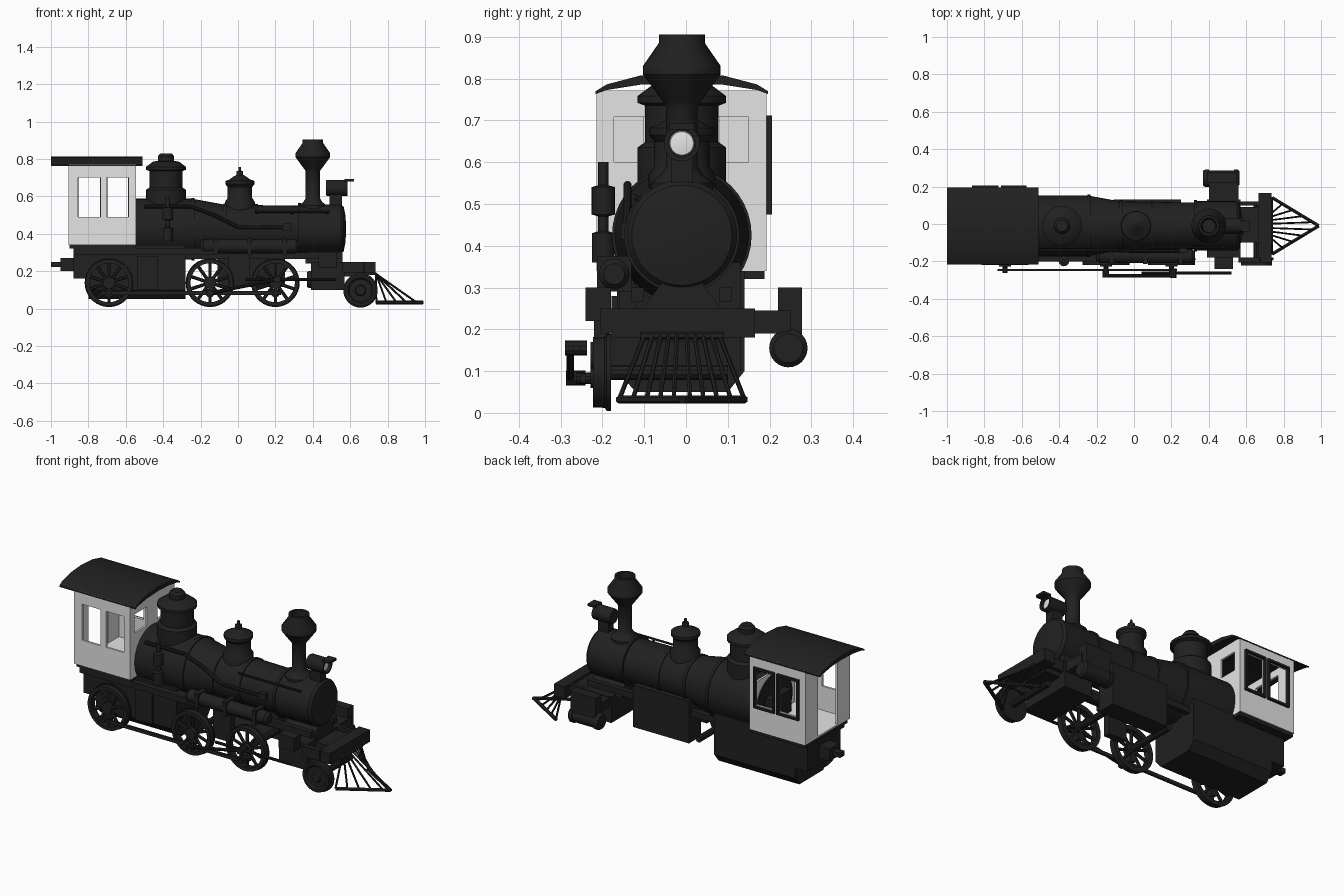
import bpy, bmesh, math
from mathutils import Vector, Matrix

def mat(name, c):
    m = bpy.data.materials.new(name)
    m.diffuse_color = (*c, 1)
    return m

BLACK = mat("soot black", (0.015, 0.015, 0.015))
GREY = mat("cab light grey", (0.78, 0.78, 0.78))
WHITE = mat("lamp white", (0.9, 0.9, 0.9))
CY = -0.01  # boiler centre line in y

def finish(name, bm, m=BLACK, smooth=True, recalc=True):
    if recalc:
        bmesh.ops.recalc_face_normals(bm, faces=bm.faces)
    me = bpy.data.meshes.new(name)
    bm.to_mesh(me)
    bm.free()
    me.materials.append(m)
    ob = bpy.data.objects.new(name, me)
    bpy.context.collection.objects.link(ob)
    if smooth:
        bpy.ops.object.select_all(action='DESELECT')
        ob.select_set(True)
        bpy.context.view_layer.objects.active = ob
        bpy.ops.object.shade_smooth_by_angle(angle=math.radians(35))
    return ob

def add_box(bm, x0, x1, y0, y1, z0, z1):
    M = Matrix.Translation(((x0 + x1) / 2, (y0 + y1) / 2, (z0 + z1) / 2)) @ Matrix.Diagonal((x1 - x0, y1 - y0, z1 - z0, 1))
    bmesh.ops.create_cube(bm, size=1, matrix=M)

def boxes(name, *dims, m=BLACK):
    bm = bmesh.new()
    for d in dims:
        add_box(bm, *d)
    return finish(name, bm, m, False)

def add_rod(bm, a, b, r, n=10):
    a, b = Vector(a), Vector(b)
    d = b - a
    M = Matrix.Translation((a + b) / 2) @ d.to_track_quat('Z', 'Y').to_matrix().to_4x4()
    bmesh.ops.create_cone(bm, cap_ends=True, segments=n, radius1=r, radius2=r, depth=d.length, matrix=M)

def pipe(name, pts, r):
    bm = bmesh.new()
    for a, b in zip(pts, pts[1:]):
        add_rod(bm, a, b, r)
    return finish(name, bm)

def add_lathe(bm, prof, loc, axis='z', n=32):
    """Turn (radius, height) points round an axis."""
    rings = []
    for r, h in prof:
        ring = []
        for i in range(n):
            t = math.tau * i / n
            c, s = r * math.cos(t), r * math.sin(t)
            p = {'z': (c, s, h), 'x': (h, c, s), 'y': (c, h, s)}[axis]
            ring.append(bm.verts.new(Vector(p) + Vector(loc)))
        rings.append(ring)
    for A, B in zip(rings, rings[1:]):
        for i in range(n):
            bm.faces.new((A[i], A[(i + 1) % n], B[(i + 1) % n], B[i]))
    bmesh.ops.remove_doubles(bm, verts=[v for R in rings for v in R], dist=1e-5)

def lathe(name, prof, loc, axis='z', n=32, m=BLACK):
    bm = bmesh.new()
    add_lathe(bm, prof, loc, axis, n)
    return finish(name, bm, m)

def prism(name, pts, x0, x1, m=BLACK):
    """Extrude a y-z outline along x."""
    bm = bmesh.new()
    f = bm.faces.new([bm.verts.new((x0, y, z)) for y, z in pts])
    g = bmesh.ops.extrude_face_region(bm, geom=[f])
    bmesh.ops.translate(bm, verts=[v for v in g['geom'] if isinstance(v, bmesh.types.BMVert)], vec=(x1 - x0, 0, 0))
    return finish(name, bm, m)

# Boiler with tapered rear and domed front, plus bands
lathe("boiler", [(0, -0.565), (0.163, -0.565), (0.163, -0.25), (0.13, -0.07), (0.125, 0.3), (0.125, 0.33),
                 (0.132, 0.33), (0.132, 0.55), (0.12, 0.565), (0.07, 0.575), (0, 0.578)], (0, CY, 0.425), 'x', 40)
boxes("backhead", (-0.61, -0.565, -0.1, 0.08, 0.345, 0.48))
for i, (x, r) in enumerate(((-0.24, 0.167), (-0.07, 0.137), (0.1, 0.133), (0.33, 0.138))):
    lathe(f"boiler_band_{i}", [(0.11, x - .008), (r, x - .008), (r, x + .008), (0.11, x + .008)], (0, CY, 0.425), 'x', 40)

# Chimney and domes
lathe("chimney", [(0.075, 0.52), (0.075, 0.55), (0.05, 0.57), (0.038, 0.59), (0.038, 0.735), (0.045, 0.745), (0.093, 0.81),
                  (0.093, 0.83), (0.055, 0.885), (0.055, 0.905), (0.042, 0.905), (0.035, 0.84), (0, 0.84)], (0.4, CY, 0))
lathe("sand_dome", [(0.08, 0.5), (0.08, 0.57), (0.066, 0.59), (0.066, 0.65), (0.078, 0.665), (0.078, 0.682), (0.055, 0.69),
                    (0.035, 0.705), (0.018, 0.715), (0.018, 0.735), (0.007, 0.737), (0.007, 0.757), (0, 0.757)], (0.01, CY, 0))
lathe("steam_dome", [(0.106, 0.52), (0.106, 0.635), (0.088, 0.648), (0.088, 0.735), (0.106, 0.742), (0.106, 0.758),
                     (0.07, 0.785), (0.043, 0.79), (0.043, 0.815), (0.03, 0.83), (0, 0.83)], (-0.385, CY, 0))

# Headlight with hood, lens and bracket
lathe("headlight", [(0, 0.47), (0.04, 0.47), (0.043, 0.48), (0.043, 0.585), (0.033, 0.585), (0.033, 0.56), (0, 0.56)], (0, CY, 0.645), 'x', 24)
lathe("headlight_lens", [(0, 0.575), (0.028, 0.57), (0.03, 0.562)], (0, CY, 0.645), 'x', 24, WHITE)
boxes("headlight_hood", (0.57, 0.62, CY - 0.03, CY + 0.03, 0.678, 0.692))
boxes("headlight_bracket", (0.49, 0.555, CY - 0.025, CY + 0.025, 0.54, 0.61))

# Cab with cut interior, windows and rear door
cab = boxes("cab", (-0.905, -0.545, -0.214, 0.193, 0.34, 0.772), m=GREY)
cuts = [(-0.893, -0.557, -0.202, 0.181, 0.35, 0.8), (-0.92, -0.87, -0.1, 0.08, 0.35, 0.73),
        (-0.855, -0.735, -0.3, 0.3, 0.49, 0.7), (-0.7, -0.585, -0.3, 0.3, 0.49, 0.7),
        (-0.58, -0.5, -0.172, -0.06, 0.6, 0.708), (-0.58, -0.5, 0.04, 0.15, 0.6, 0.708)]
for c in cuts:
    cutter = boxes("cutter", c)
    cutter.hide_render = True
    mod = cab.modifiers.new("cut", 'BOOLEAN')
    mod.operation, mod.object, mod.solver = 'DIFFERENCE', cutter, 'EXACT'
    bpy.context.view_layer.update()
    me = bpy.data.meshes.new_from_object(cab.evaluated_get(bpy.context.evaluated_depsgraph_get()))
    cab.modifiers.clear()
    cab.data = me
    bpy.data.objects.remove(cutter)
cab.data.materials.clear()
cab.data.materials.append(GREY)
for p in cab.data.polygons:
    p.material_index = 0
# Raised window frames on the far side
for i, (a, b) in enumerate(((-0.865, -0.725), (-0.71, -0.575))):
    z0, z1, t = 0.475, 0.712, 0.012
    boxes(f"window_frame_{i}", *[(p, q, 0.19, 0.206, r, s) for p, q, r, s in
          ((a, b, z0, z0 + t), (a, b, z1 - t, z1), (a, a + t, z0 + t, z1 - t), (b - t, b, z0 + t, z1 - t))])
arch = [(-0.206, 0.0), (-0.18, 0.016), (-0.1, 0.037), (0, 0.044), (0.1, 0.037), (0.18, 0.016), (0.206, 0.0)]
prism("cab_roof", [(CY + y, 0.77 + z) for y, z in arch] + [(CY + y, 0.763 + z * 0.6) for y, z in arch[::-1]], -1.0, -0.51)
boxes("cab_floor", (-0.9, -0.545, -0.2, 0.188, 0.32, 0.342))

# Firebox, ash pan and frames
prism("firebox", [(-0.165, 0.34), (-0.165, 0.1), (-0.12, 0.05), (0.1, 0.05), (0.14, 0.1), (0.14, 0.34)], -0.8, -0.28)
boxes("rear_frame", (-0.88, -0.8, -0.165, 0.14, 0.16, 0.33))
boxes("firebox_door", (-0.54, -0.43, -0.178, -0.165, 0.1, 0.28))
boxes("rear_coupler", (-0.95, -0.88, CY - 0.045, CY + 0.045, 0.2, 0.27), (-1.0, -0.95, CY - 0.02, CY + 0.02, 0.222, 0.25))
boxes("frame_rails", (-0.28, 0.56, -0.13, -0.1, 0.265, 0.3), (-0.28, 0.56, 0.08, 0.11, 0.265, 0.3))
boxes("frame_hanger", (-0.05, 0.065, -0.16, -0.12, 0.12, 0.31), (-0.88, -0.12, -0.2, -0.13, 0.29, 0.325))
# Hollow side box under the boiler, open towards the wheels
bm = bmesh.new()
add_box(bm, -0.11, 0.25, 0.02, 0.13, 0.115, 0.36)
bmesh.ops.delete(bm, geom=[f for f in bm.faces if f.normal.y < -0.9], context='FACES')
finish("side_box", bm, BLACK, False, False)

# Wheels on the near side
def wheel(name, x, z, r, y0, y1, spokes):
    bm = bmesh.new()
    w = 0.026
    add_lathe(bm, [(r - w, y0), (r - 0.005, y0), (r - 0.004, y1 - .01), (r, y1 - .01), (r, y1), (r - w, y1), (r - w, y0)], (x, 0, z), 'y', 36)
    add_lathe(bm, [(0, y0 - .008), (0.032, y0 - .008), (0.032, y1), (0, y1)], (x, 0, z), 'y', 20)
    ym = (y0 + y1) / 2
    for i in range(spokes):
        t = math.tau * (i + 0.5) / spokes
        c, s = math.cos(t), math.sin(t)
        add_rod(bm, (x + .02 * c, ym, z + .02 * s), (x + (r - .015) * c, ym, z + (r - .015) * s), 0.009, 6)
    # Crank boss
    add_rod(bm, (x, y0 - .008, z - 0.055), (x, y1, z - 0.055), 0.024, 14)
    return finish(name, bm)

WX = (-0.69, -0.15, 0.2)
for i, x in enumerate(WX):
    wheel(f"driving_wheel_{i}", x, 0.138, 0.13, -0.22, -0.182, 10)
    pipe(f"axle_{i}", [(x, -0.2, 0.138), (x, 0.1, 0.138)], 0.018)
    pipe(f"crank_pin_{i}", [(x, -0.262, 0.083), (x, -0.2, 0.083)], 0.014)
lathe("pilot_wheel", [(0, -0.222), (0.025, -0.222), (0.03, -0.212), (0.06, -0.212), (0.068, -0.222), (0.084, -0.222),
                      (0.084, -0.195), (0.092, -0.19), (0.092, -0.18), (0, -0.18)], (0.655, 0, 0.097), 'y', 32)
pipe("pilot_axle", [(0.655, -0.2, 0.097), (0.655, 0.1, 0.097)], 0.018)

# Side rods
boxes("coupling_rod", (-0.73, 0.23, -0.252, -0.24, 0.073, 0.093))
pipe("main_rod", [(-0.15, -0.277, 0.083), (0.21, -0.277, 0.155)], 0.009)
pipe("main_rod_pin", [(-0.15, -0.287, 0.083), (-0.15, -0.24, 0.083)], 0.018)
pipe("piston_rod", [(0.04, -0.262, 0.155), (0.52, -0.262, 0.155)], 0.008)
pipe("crosshead_pin", [(0.21, -0.29, 0.155), (0.21, -0.237, 0.155)], 0.018)

# Steam cylinders, chests and saddle
prism("smokebox_saddle", [(-0.11, 0.24), (-0.045, 0.33), (0.025, 0.33), (0.09, 0.24)], 0.36, 0.56)
boxes("cylinder_block", (0.39, 0.57, -0.18, 0.13, 0.1, 0.25), (0.4, 0.56, 0.12, 0.25, 0.19, 0.245))
boxes("steam_chests", (0.43, 0.53, -0.24, -0.18, 0.22, 0.3), (0.39, 0.55, 0.22, 0.277, 0.18, 0.3))
lathe("steam_cylinder", [(0, 0.37), (0.04, 0.37), (0.046, 0.38), (0.046, 0.4), (0.041, 0.4), (0.041, 0.535),
                         (0.046, 0.535), (0.046, 0.555), (0.035, 0.565), (0, 0.565)], (0, 0.245, 0.155), 'x', 24)

# Pilot deck, beam and cowcatcher
boxes("pilot_deck", (0.56, 0.67, -0.1, 0.09, 0.17, 0.235), (0.56, 0.67, -0.205, -0.178, 0.19, 0.25), (0.56, 0.67, 0.1, 0.12, 0.19, 0.25))
boxes("buffer_beam", (0.665, 0.735, -0.18, 0.165, 0.18, 0.25), (0.675, 0.735, -0.205, -0.18, 0.19, 0.25))
bm = bmesh.new()
tip, L, R = Vector((0.988, CY, 0.032)), Vector((0.74, CY - 0.15, 0.032)), Vector((0.74, CY + 0.15, 0.032))
for a, b in ((L, tip), (R, tip)):
    add_rod(bm, a, b, 0.01, 6)
for side, c in ((-1, L), (1, R)):
    for k in range(5):
        t = k / 4.6
        add_rod(bm, (0.738, CY + side * 0.09 * (1 - t), 0.185), c.lerp(tip, t), 0.0055, 6)
add_rod(bm, (0.735, CY - 0.1, 0.185), (0.735, CY + 0.1, 0.185), 0.009, 6)
finish("cowcatcher", bm)

# Air tank, pump and pipes on the near side
lathe("air_tank", [(0, -0.2), (0.025, -0.2), (0.037, -0.185), (0.037, 0.31), (0.025, 0.325), (0, 0.325)], (0, -0.172, 0.332), 'x', 24)
boxes("tank_straps", *[(x - .012, x + .012, -0.213, -0.13, 0.29, 0.375) for x in (-0.12, 0.06, 0.25)])
lathe("air_pump", [(0, 0.36), (0.027, 0.36), (0.027, 0.43), (0.012, 0.435), (0.012, 0.47), (0.028, 0.475), (0.028, 0.54),
                   (0.012, 0.545), (0.012, 0.6), (0, 0.6)], (-0.375, -0.198, 0), 'z', 20)
pipe("feed_pipe", [(-0.5, -0.14, 0.545), (-0.25, -0.14, 0.545), (-0.13, -0.14, 0.5), (0.0, -0.145, 0.435), (0.24, -0.145, 0.435)], 0.01)
boxes("check_valve", (0.24, 0.285, -0.155, -0.12, 0.415, 0.455))
pipe("handrail", [(0.09, CY - 0.115, 0.518), (0.49, CY - 0.115, 0.518)], 0.006)
for i, x in enumerate((0.1, 0.29, 0.48)):
    pipe(f"handrail_post_{i}", [(x, CY - 0.115, 0.518), (x, CY - 0.08, 0.5)], 0.006)
